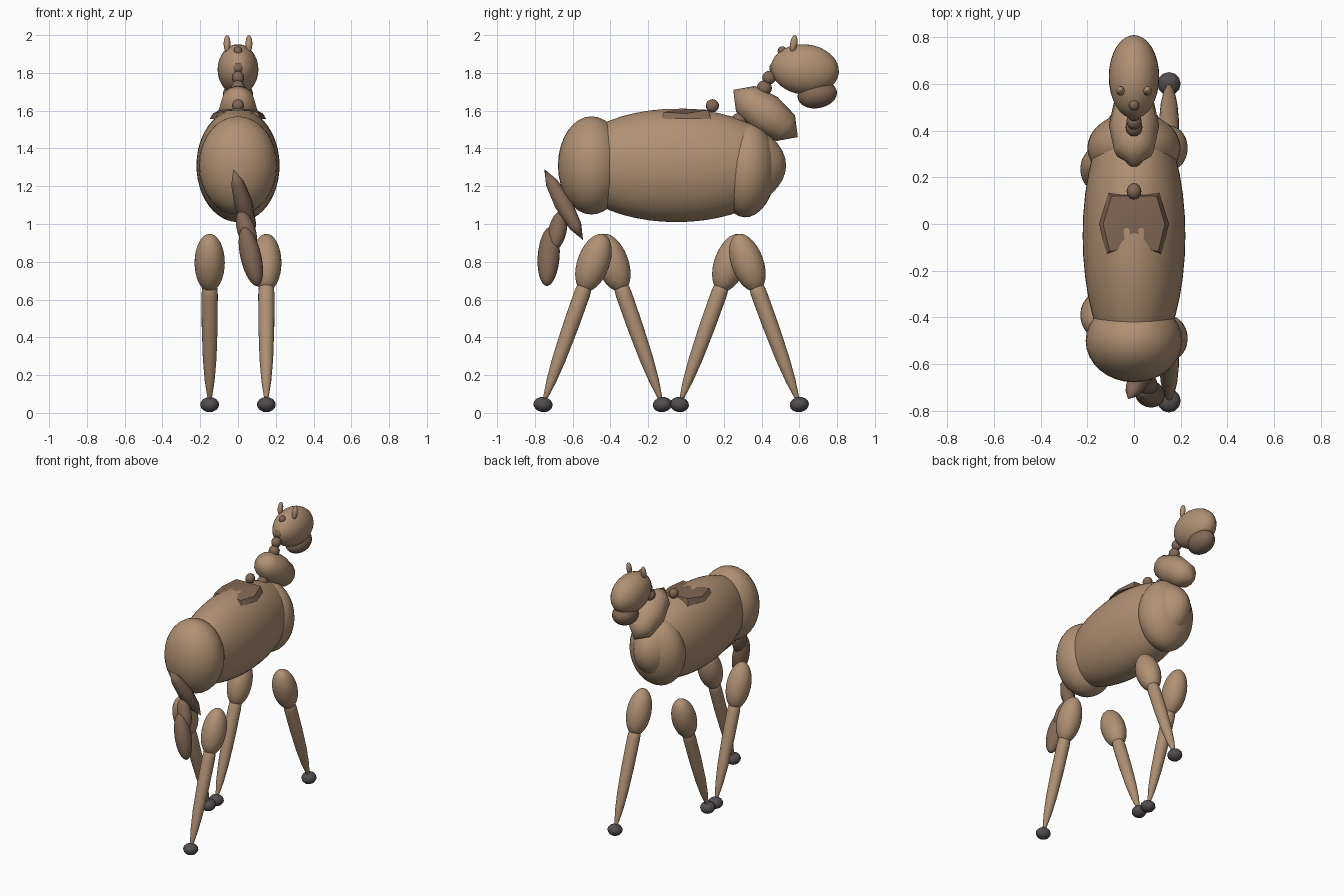
import bpy, bmesh, math
from mathutils import Vector, Matrix

if "Cube" in bpy.data.objects:
    bpy.data.objects.remove(bpy.data.objects["Cube"])


def material(name, rgb):
    m = bpy.data.materials.new(name)
    m.diffuse_color = (*rgb, 1)
    m.use_nodes = True
    m.node_tree.nodes["Principled BSDF"].inputs["Base Color"].default_value = m.diffuse_color
    return m


TAN = material("tan coat", (0.434, 0.283, 0.174))
BROWN = material("dark brown", (0.223, 0.138, 0.091))
GREY = material("hoof grey", (0.085, 0.075, 0.077))


def finish(name, bm, mat, angle=60):
    bmesh.ops.recalc_face_normals(bm, faces=bm.faces)
    me = bpy.data.meshes.new(name)
    bm.to_mesh(me)
    bm.free()
    me.materials.append(mat)
    ob = bpy.data.objects.new(name, me)
    bpy.context.collection.objects.link(ob)
    bpy.ops.object.select_all(action='DESELECT')
    ob.select_set(True)
    bpy.context.view_layer.objects.active = ob
    bpy.ops.object.shade_smooth_by_angle(angle=math.radians(angle))
    return ob


def blob(name, centre, radii, mat, tilt=0, roll=0, seg=32, rings=16):
    """Ellipsoid; tilt turns it about x, roll about y (degrees)."""
    bm = bmesh.new()
    m = (Matrix.Translation(centre)
         @ Matrix.Rotation(math.radians(roll), 4, 'Y')
         @ Matrix.Rotation(math.radians(tilt), 4, 'X')
         @ Matrix.Diagonal((*radii, 1)))
    bmesh.ops.create_uvsphere(bm, u_segments=seg, v_segments=rings, radius=1, matrix=m)
    return finish(name, bm, mat)


def spindle(name, start, end, profile, mat, sides=20):
    """Pointed round form from start to end; profile is (fraction, radius)."""
    start, end = Vector(start), Vector(end)
    axis = end - start
    rot = axis.to_track_quat('Z', 'Y')
    bm = bmesh.new()
    tips = [bm.verts.new(start), bm.verts.new(end)]
    rings = []
    for t, r in profile:
        rings.append([bm.verts.new(start + axis * t + rot @ Vector(
            (r * math.cos(a), r * math.sin(a), 0)))
            for a in (2 * math.pi * i / sides for i in range(sides))])
    for i in range(sides):
        j = (i + 1) % sides
        bm.faces.new((tips[0], rings[0][j], rings[0][i]))
        bm.faces.new((tips[1], rings[-1][i], rings[-1][j]))
        for a, b in zip(rings, rings[1:]):
            bm.faces.new((a[i], a[j], b[j], b[i]))
    return finish(name, bm, mat, 75)


# torso
blob("barrel", (0, -0.05, 1.31), (0.22, 0.58, 0.30), TAN, seg=40, rings=24)
blob("rump", (0, -0.50, 1.31), (0.207, 0.178, 0.26), TAN)
blob("chest", (0, 0.325, 1.285), (0.20, 0.152, 0.25), TAN, tilt=-4)

# legs: side, thigh y, hoof y
LEGS = {"front_right": (1, 0.325, 0.60), "front_left": (-1, 0.235, -0.035),
        "rear_right": (1, -0.49, -0.757), "rear_left": (-1, -0.39, -0.125)}
for name, (side, hip, foot) in LEGS.items():
    x = 0.15 * side
    lean = 20 if foot > hip else -20
    toward = 1 if foot > hip else -1
    blob(name + "_thigh", (x, hip, 0.795), (0.08, 0.085, 0.16), TAN, tilt=lean)
    spindle(name + "_shin", (x, hip + 0.025 * toward, 0.73), (x, foot, 0.045),
            [(0.03, 0.036), (0.15, 0.043), (0.4, 0.042), (0.65, 0.036),
             (0.82, 0.026), (0.94, 0.013)], TAN)
    blob(name + "_hoof", (x, foot, 0.044), (0.05, 0.051, 0.04), GREY,
         tilt=lean * 0.4, seg=12, rings=8)

# neck: coarse spindle sloping from upper back to lower front
spindle("neck", (0, 0.25, 1.71), (0, 0.592, 1.46),
        [(0.19, 0.085), (0.5, 0.108), (0.81, 0.085)], TAN, 12)

# head, muzzle and ears
blob("head", (0, 0.63, 1.818), (0.108, 0.18, 0.133), TAN, tilt=-6)
blob("muzzle", (0, 0.695, 1.685), (0.08, 0.105, 0.072), BROWN, tilt=10)
for side in (-1, 1):
    blob("ear_right" if side > 0 else "ear_left", (0.058 * side, 0.57, 1.955),
         (0.018, 0.019, 0.046), TAN, tilt=-10, seg=16, rings=10)

# mane beads along the back of the neck: y, z, radius
MANE = [(0.14, 1.626, 0.035), (0.28, 1.545, 0.042), (0.415, 1.72, 0.04),
        (0.44, 1.775, 0.036), (0.475, 1.825, 0.034), (0.51, 1.915, 0.025)]
for i, (y, z, r) in enumerate(MANE):
    blob("mane_bead_%d" % (i + 1), (0, y, z), (r * 0.9, r, r), BROWN, seg=16, rings=10)

# saddle: faceted pad with a low rim, partly sunk in the back
half = [(0, 0.135), (0.11, 0.132), (0.15, 0), (0.118, -0.13), (0.07, -0.122), (0, -0.12)]
outline = half + [(-x, y) for x, y in half[-2:0:-1]]
bm = bmesh.new()
rim = [bm.verts.new((x, y, 1.555)) for x, y in outline]
top = [bm.verts.new((x * 0.88, y * 0.9, 1.592 if y < -0.05 else 1.585 if abs(x) > 0.14 else 1.604))
       for x, y in outline]
peak = bm.verts.new((0, -0.03, 1.612))
for i in range(len(rim)):
    j = (i + 1) % len(rim)
    bm.faces.new((rim[i], rim[j], top[j], top[i]))
    bm.faces.new((top[i], top[j], peak))
bm.faces.new(rim[::-1])
finish("saddle", bm, BROWN, 40)

# tail in three hanging pieces
spindle("tail_base", (-0.025, -0.75, 1.29), (0.085, -0.545, 0.915),
        [(0.2, 0.036), (0.5, 0.05), (0.8, 0.036)], BROWN, 8)
blob("tail_middle", (0.045, -0.68, 0.965), (0.048, 0.048, 0.11), BROWN, tilt=-12, roll=-18)
blob("tail_tip", (0.068, -0.727, 0.828), (0.055, 0.058, 0.16), BROWN, tilt=-4, roll=-13)
